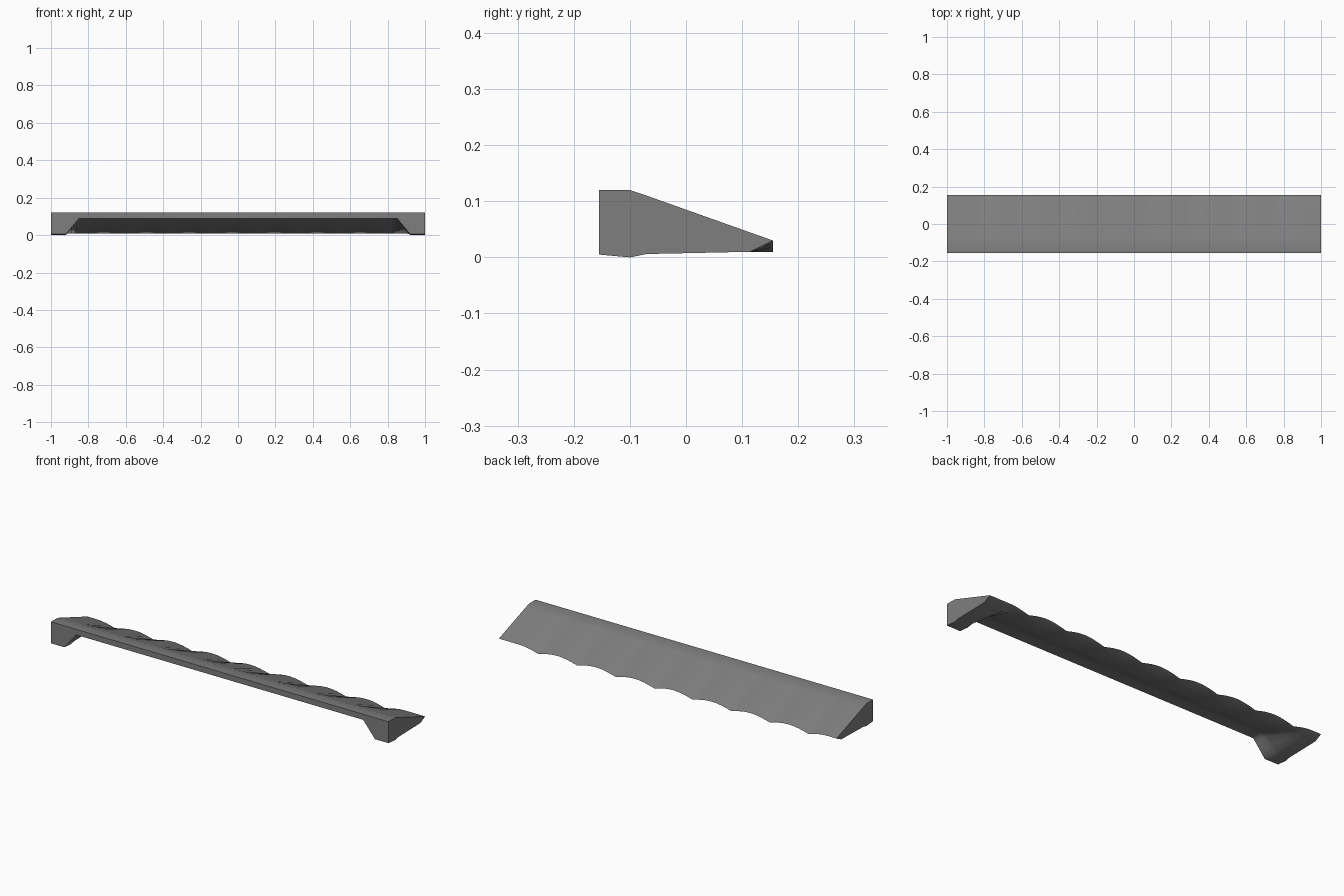
import bpy, bmesh, math

if "Cube" in bpy.data.objects:
    bpy.data.objects.remove(bpy.data.objects["Cube"])

PITCH = 0.2285
DIPS = [0.766 - PITCH * i for i in range(8)]
SEG = 8


def lip_height(x):
    # scalloped back edge: round humps with sharp dips between them
    d = min(abs(x - c) for c in DIPS)
    return 0.01 + 0.02 * math.sin(math.pi * min(d, PITCH / 2) / PITCH)


def section(x):
    # t = 0 along the span, 1 over the solid end foot
    t = min(max((abs(x) - 0.85) / 0.07, 0), 1)
    low = lambda span, foot: span + (foot - span) * t
    return [(-0.155, low(0.09, 0.005)), (-0.155, 0.12), (-0.10, 0.12),
            (-0.07, 0.11), (0.155, lip_height(x)), (0.115, 0.01),
            (-0.07, low(0.08, 0.006)), (-0.10, low(0.09, 0.0))]


# stations: ends, foot corners and points along each scallop
xs = {-1.0, 1.0, -0.92, 0.92, -0.85, 0.85}
for c in DIPS:
    for k in range(-SEG // 2, SEG // 2 + 1):
        x = round(c + k * PITCH / SEG, 4)
        if abs(x) < 1 and min(abs(x - s) for s in xs) > 0.004:
            xs.add(x)

# roof strip with end feet, lofted along x
bm = bmesh.new()
rings = [[bm.verts.new((x, y, z)) for y, z in section(x)] for x in sorted(xs)]
n = len(rings[0])
for a, b in zip(rings, rings[1:]):
    for i in range(n):
        j = (i + 1) % n
        bm.faces.new((a[i], a[j], b[j], b[i]))
bm.faces.new(rings[0])
bm.faces.new(rings[-1][::-1])
bmesh.ops.recalc_face_normals(bm, faces=bm.faces)

mesh = bpy.data.meshes.new("scalloped_eave")
bm.to_mesh(mesh)
bm.free()
obj = bpy.data.objects.new("scalloped_eave", mesh)
bpy.context.collection.objects.link(obj)

# dark grey finish, softly shaded scallops
mat = bpy.data.materials.new("dark_grey")
mat.diffuse_color = (0.21, 0.21, 0.21, 1)
mat.use_nodes = True
mat.node_tree.nodes["Principled BSDF"].inputs["Base Color"].default_value = mat.diffuse_color
mesh.materials.append(mat)
bpy.context.view_layer.objects.active = obj
obj.select_set(True)
bpy.ops.object.shade_smooth_by_angle(angle=math.radians(60))
